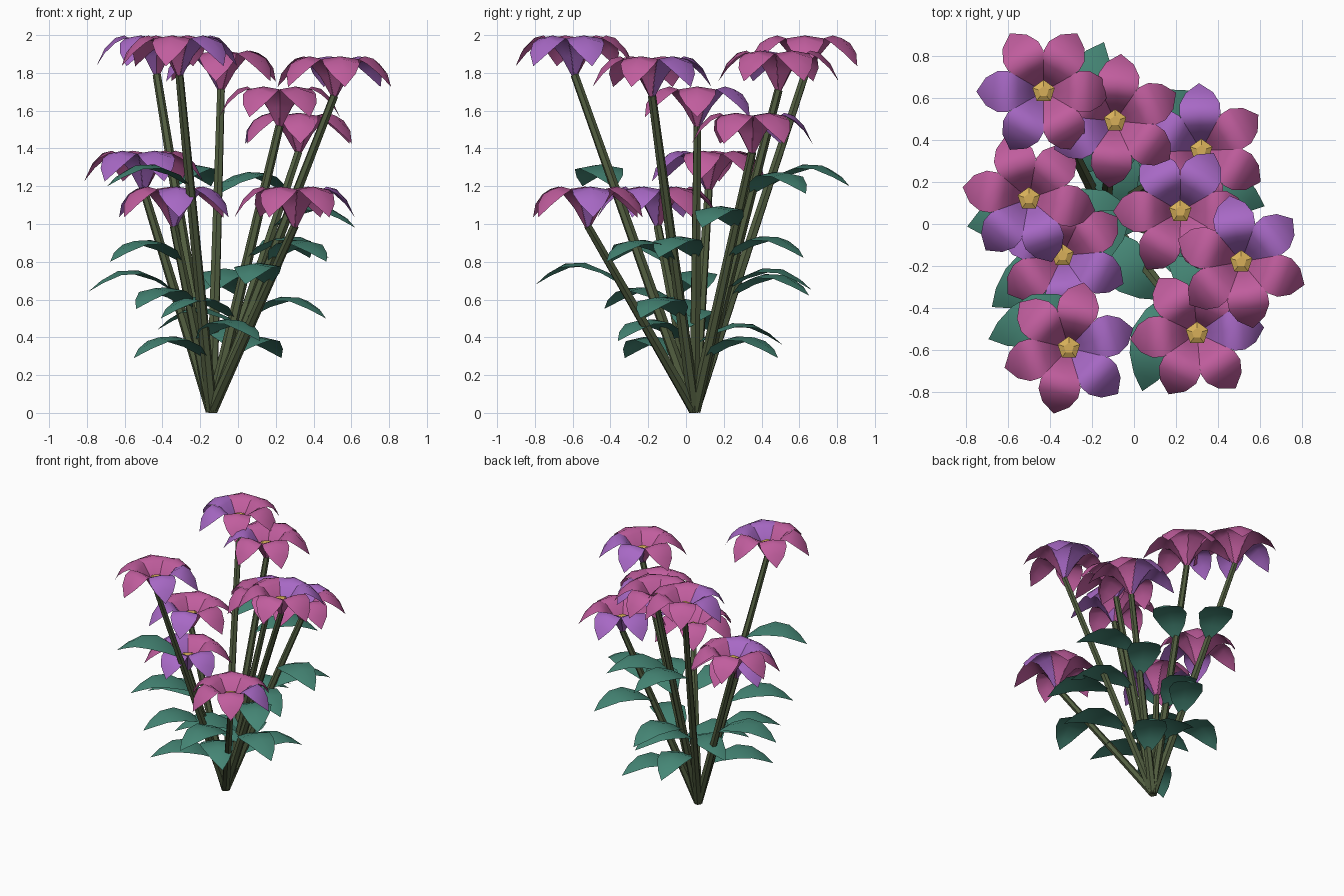
import bpy, bmesh
from math import sin, cos, radians, pi
from mathutils import Vector

cube = bpy.data.objects.get("Cube")
if cube:
    bpy.data.objects.remove(cube)


def material(name, rgb):
    m = bpy.data.materials.new(name)
    m.use_nodes = True
    m.diffuse_color = (*rgb, 1)
    m.node_tree.nodes["Principled BSDF"].inputs["Base Color"].default_value = (*rgb, 1)
    return m


PINK = material("pink petal", (0.53, 0.11, 0.34))
PURPLE = material("purple petal", (0.39, 0.14, 0.56))
GOLD = material("gold centre", (0.68, 0.43, 0.1))
GREEN = material("leaf green", (0.06, 0.24, 0.18))
STEM = material("stem olive", (0.082, 0.11, 0.05))


def finish(bm, name, mats, angle):
    mesh = bpy.data.meshes.new(name)
    bm.to_mesh(mesh)
    bm.free()
    for m in mats:
        mesh.materials.append(m)
    ob = bpy.data.objects.new(name, mesh)
    bpy.context.collection.objects.link(ob)
    bpy.ops.object.select_all(action="DESELECT")
    ob.select_set(True)
    bpy.context.view_layer.objects.active = ob
    if angle:
        bpy.ops.object.shade_smooth_by_angle(angle=radians(angle))
    return ob


def blade(bm, origin, azimuth, rows, mat=0):
    """Arched blade; each row is (distance out, height, half width, edge drop)."""
    out = Vector((cos(azimuth), sin(azimuth), 0))
    side = Vector((-out.y, out.x, 0))
    up = Vector((0, 0, 1))
    previous = None
    for dist, height, half, drop in rows:
        mid = origin + out * dist + up * height
        if half:
            row = [bm.verts.new(mid + side * half * k - up * drop * k * k) for k in (-1, 0, 1)]
        else:
            row = [bm.verts.new(mid)] * 3
        if previous:
            for i in (0, 1):
                quad = [previous[i], row[i], row[i + 1], previous[i + 1]]
                face = bm.faces.new(list(dict.fromkeys(quad)))
                face.normal_update()
                if face.normal.z < 0:
                    face.normal_flip()
                face.material_index = mat
        previous = row


PETAL = [(0.01, -0.22, 0.008, 0), (0.065, -0.115, 0.039, -0.005), (0.12, -0.035, 0.071, 0),
         (0.17, -0.002, 0.097, 0.015), (0.22, -0.015, 0.097, 0.028), (0.275, -0.07, 0.066, 0.025),
         (0.32, -0.165, 0, 0)]
LEAF = [(0, 0, 0.012, 0), (0.09, 0.07, 0.085, 0.01), (0.2, 0.115, 0.125, 0.02),
        (0.31, 0.11, 0.105, 0.02), (0.4, 0.06, 0.06, 0.012), (0.47, 0, 0, 0)]
ROOT = Vector((-0.14, 0.045, 0.01))

# Flower top, first petal angle, purple petals, leaves as (height, direction)
PLANTS = [
    ((-0.43, 0.63, 2.0), 0, (3, 4), [(1.2, 66), (0.62, 60)]),
    ((-0.09, 0.49, 1.92), 25, (3,), [(1.16, 38), (0.65, 75)]),
    ((0.32, 0.35, 1.59), 32, (1, 2), [(0.98, -22), (0.82, 58), (0.29, 54)]),
    ((-0.5, 0.12, 1.39), -10, (4, 5), [(0.64, 192)]),
    ((0.22, 0.06, 1.73), 0, (1, 2), [(0.82, -25), (0.5, 215), (0.36, 100)]),
    ((-0.34, -0.15, 1.2), 35, (2, 4, 5), [(0.8, 217), (0.55, 232), (0.38, -45)]),
    ((0.51, -0.18, 1.89), 40, (0, 1), [(0.5, -28), (0.8, -50), (0.44, 165)]),
    ((-0.31, -0.59, 2.0), 17, (0, 5), [(1.2, 201), (0.29, 215)]),
    ((0.3, -0.52, 1.2), 5, (0,), [(0.68, 255)]),
]

for number, (top, turn, purple, leaves) in enumerate(PLANTS, 1):
    top = Vector(top)
    tip = top - Vector((0, 0, 0.21))
    axis = tip - ROOT

    # Straight tapered stem
    bm = bmesh.new()
    bmesh.ops.create_cone(bm, cap_ends=True, segments=6, radius1=0.032, radius2=0.022,
                          depth=axis.length)
    bmesh.ops.rotate(bm, verts=bm.verts, matrix=axis.to_track_quat("Z", "Y").to_matrix())
    bmesh.ops.translate(bm, verts=bm.verts, vec=(ROOT + tip) / 2)
    for v in bm.verts:
        v.co.z = max(v.co.z, 0)
    finish(bm, f"stem_{number}", [STEM], 0)

    # Funnel of six drooping petals
    bm = bmesh.new()
    for i in range(6):
        blade(bm, top, radians(turn + 60 * i), PETAL, int(i in purple))
    bmesh.ops.remove_doubles(bm, verts=bm.verts, dist=0.0005)
    finish(bm, f"petals_{number}", [PINK, PURPLE], 60)

    # Five-sided golden centre
    bm = bmesh.new()
    rings = []
    for radius, height in ((0.015, -0.2), (0.056, -0.1), (0.025, -0.085)):
        rings.append([bm.verts.new(top + Vector((radius * cos(a), radius * sin(a), height)))
                      for a in (pi / 2 + 2 * pi * k / 5 for k in range(5))])
    for low, high in zip(rings, rings[1:]):
        for k in range(5):
            n = (k + 1) % 5
            bm.faces.new((low[k], low[n], high[n], high[k]))
    bm.faces.new(rings[-1])
    finish(bm, f"flower_centre_{number}", [GOLD], 0)

    # Arched leaves growing from the stem
    bm = bmesh.new()
    for height, direction in leaves:
        base = ROOT + axis * ((height - ROOT.z) / axis.z)
        blade(bm, base, radians(direction), LEAF)
    finish(bm, f"leaves_{number}", [GREEN], 40)
